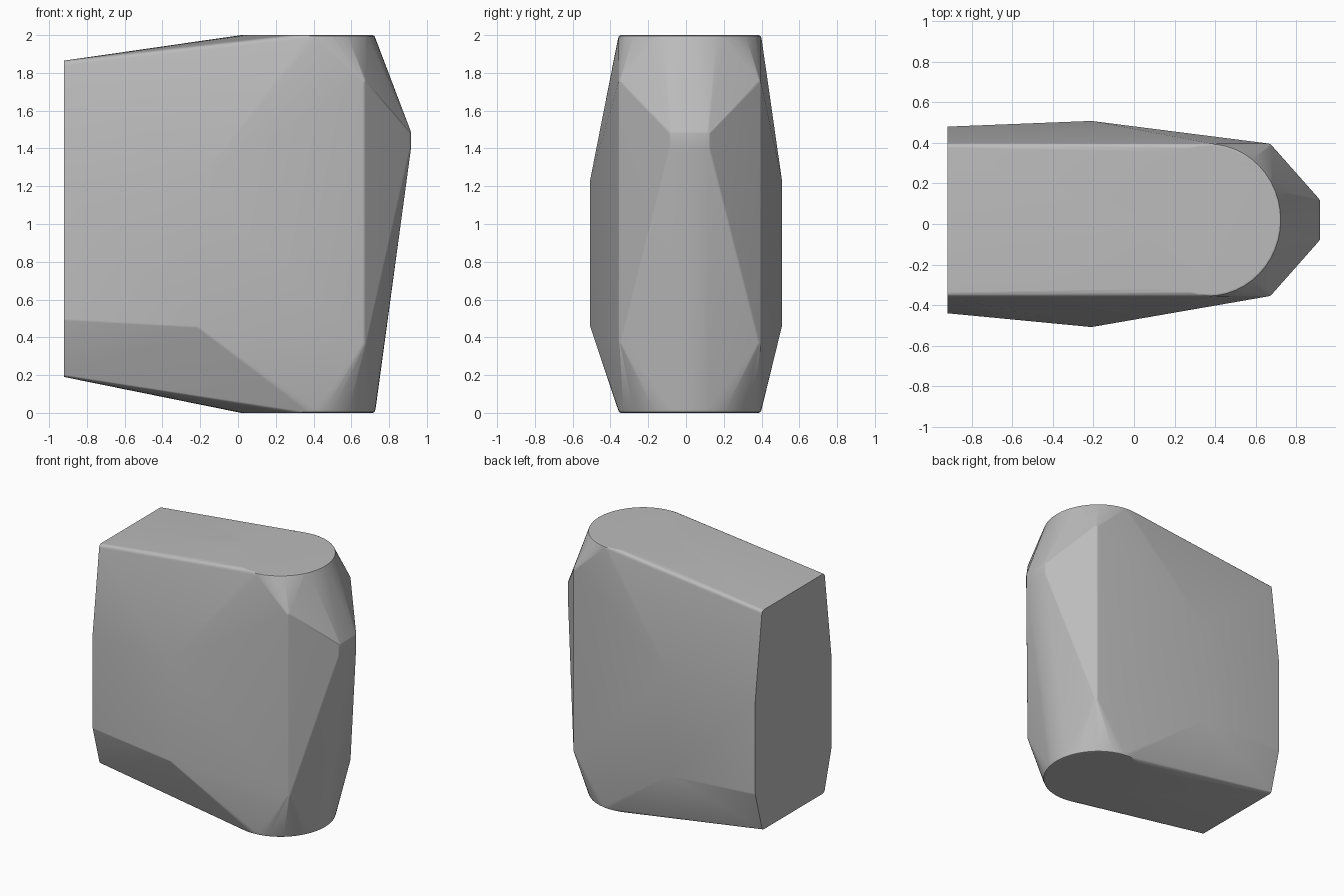
import bpy, bmesh, math
from mathutils import Vector

cube = bpy.data.objects.get("Cube")
if cube:
    bpy.data.objects.remove(cube, do_unlink=True)

grey = bpy.data.materials.new("plain grey")
grey.use_nodes = True
colour = (0.5, 0.5, 0.5, 1)
grey.diffuse_color = colour
grey.node_tree.nodes["Principled BSDF"].inputs["Base Color"].default_value = colour

MID_Y = 0.02      # centre line of the body
ROUND = 0.025     # softness of the corners
bm = bmesh.new()


def ball(x, y, z):
    """Rounded corner whose outermost reach is the given point."""
    ret = bmesh.ops.create_icosphere(bm, subdivisions=2, radius=ROUND)
    bmesh.ops.translate(bm, verts=ret["verts"], vec=Vector((x, y, z)))


def flat_round(x, y, z, r):
    """Rounded corner lying in the flat end."""
    for i in range(12):
        a = math.tau * i / 12
        bm.verts.new((x, y + r * math.cos(a), z + r * math.sin(a)))


def rim(z, inset):
    """Oval outline of the round caps."""
    for i in range(48):
        a = math.tau * i / 48
        bm.verts.new((0.365 + (0.363 - inset) * math.cos(a),
                      MID_Y + (0.38 - inset) * math.sin(a), z))


# Round caps with softened rims
for z, inset in ((0, 0.015), (0.005, 0.005), (0.018, 0)):
    rim(z, inset)
    rim(2 - z, inset)

for side in (-1, 1):
    # Flat end: narrow at top and bottom, wider in the middle
    for z in (0.215, 1.84):
        flat_round(-0.92, MID_Y + side * 0.355, z, ROUND)
    for z in (0.5, 1.2):
        flat_round(-0.92, MID_Y + side * 0.435, z, ROUND)
    # Widest points of the cheeks
    for z in (0.46, 1.23):
        ball(-0.21, side * 0.483, z)
    # Corners beside the nose
    for z in (0.37, 1.75):
        ball(0.66, MID_Y + side * 0.352, z)
    # Nose ridge
    for z in (1.4, 1.48):
        ball(0.892, MID_Y + side * 0.09, z)

# Skin everything into one faceted body
hull = bmesh.ops.convex_hull(bm, input=bm.verts[:])
spare = {g for g in hull["geom_interior"] + hull["geom_unused"]
         if isinstance(g, bmesh.types.BMVert)}
bmesh.ops.delete(bm, geom=list(spare), context="VERTS")
keep = set(hull["geom"])
inner = [f for f in bm.faces if f not in keep]
bmesh.ops.delete(bm, geom=inner, context="FACES")
bmesh.ops.dissolve_limit(bm, angle_limit=math.radians(0.3),
                         verts=bm.verts[:], edges=bm.edges[:])
bmesh.ops.recalc_face_normals(bm, faces=bm.faces[:])

mesh = bpy.data.meshes.new("faceted_body")
bm.to_mesh(mesh)
bm.free()
body = bpy.data.objects.new("faceted_body", mesh)
bpy.context.collection.objects.link(body)
mesh.materials.append(grey)

# Soft shading, with facets kept flat
bpy.context.view_layer.objects.active = body
body.select_set(True)
bpy.ops.object.shade_smooth_by_angle(angle=math.radians(35))
weighted = body.modifiers.new("flat facets", "WEIGHTED_NORMAL")
weighted.keep_sharp = True
